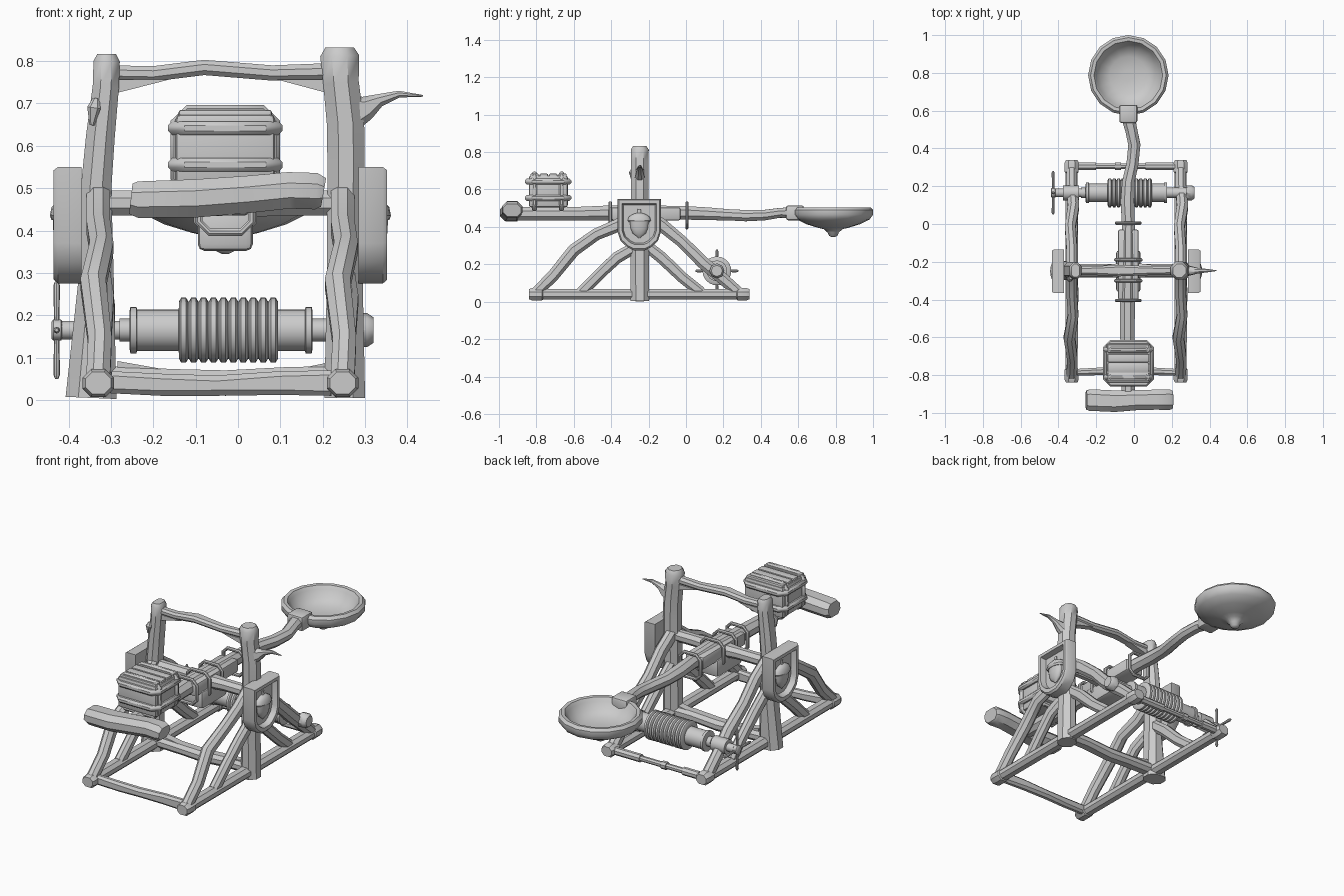
import bpy, bmesh, math
from mathutils import Vector as V, Matrix

mat = bpy.data.materials.new("plain grey")
mat.diffuse_color = (0.6, 0.6, 0.6, 1)
X, Y, Z = V((1, 0, 0)), V((0, 1, 0)), V((0, 0, 1))


def finish(name, bm):
    bmesh.ops.recalc_face_normals(bm, faces=bm.faces)
    me = bpy.data.meshes.new(name)
    bm.to_mesh(me)
    bm.free()
    me.materials.append(mat)
    ob = bpy.data.objects.new(name, me)
    bpy.context.collection.objects.link(ob)
    bpy.ops.object.select_all(action='DESELECT')
    ob.select_set(True)
    bpy.context.view_layer.objects.active = ob
    bpy.ops.object.shade_smooth_by_angle(angle=math.radians(40))
    return ob


def bridge(bm, rings, closed=False):
    n = len(rings[0])
    pairs = list(zip(rings, rings[1:])) + ([(rings[-1], rings[0])] if closed else [])
    for a, b in pairs:
        for i in range(n):
            bm.faces.new((a[i], a[(i + 1) % n], b[(i + 1) % n], b[i]))
    if not closed:
        bm.faces.new(rings[0])
        bm.faces.new(rings[-1])


def beam(name, pts, side, c=0.3, closed=False):
    """Chamfered timber along (x, y, z, half width on side axis, half depth)."""
    bm, rings, n = bmesh.new(), [], len(pts)
    P = [V(p[:3]) for p in pts]
    for i, p in enumerate(pts):
        if closed:
            t = P[(i + 1) % n] - P[i - 1]
        else:
            t = P[min(i + 1, n - 1)] - P[max(i - 1, 0)]
        t.normalize()
        s = (side - t * side.dot(t)).normalized()
        u = t.cross(s)
        a, b = p[3], p[4]
        k = c * min(a, b) * 2
        corner = [(a, b - k), (a - k, b), (k - a, b), (-a, b - k),
                  (-a, k - b), (k - a, -b), (a - k, -b), (a, k - b)]
        rings.append([bm.verts.new(P[i] + s * q + u * r) for q, r in corner])
    bridge(bm, rings, closed)
    return finish(name, bm)


def lathe(name, prof, origin, axis, n=20):
    """Revolve (distance along axis, radius) pairs."""
    bm, rings = bmesh.new(), []
    rot = axis.to_track_quat('Z', 'Y').to_matrix()
    for d, r in prof:
        rings.append([bm.verts.new(V(origin) + rot @ V((r * math.cos(j * math.tau / n),
                     r * math.sin(j * math.tau / n), d))) for j in range(n)])
    bridge(bm, rings)
    return finish(name, bm)


def box(name, x0, x1, y0, y1, z0, z1, bev=0.01):
    bm = bmesh.new()
    m = Matrix.Translation(((x0 + x1) / 2, (y0 + y1) / 2, (z0 + z1) / 2)) @ \
        Matrix.Diagonal((x1 - x0, y1 - y0, z1 - z0, 1))
    bmesh.ops.create_cube(bm, size=1, matrix=m)
    bmesh.ops.bevel(bm, geom=bm.edges[:], offset=bev, segments=2, profile=0.5, affect='EDGES')
    return finish(name, bm)


def strap(name, centre, u, v, hu, hv, r):
    """Closed rounded loop around a box section."""
    k = 0.025
    loop = [(hu, hv - k), (hu - k, hv), (k - hu, hv), (-hu, hv - k),
            (-hu, k - hv), (k - hu, -hv), (hu - k, -hv), (hu, k - hv)]
    beam(name, [(*(V(centre) + u * a + v * b), r, r) for a, b in loop], u.cross(v), closed=True)


# Base rails, struts and shields on each side
for tag, x, o in (("left", -0.33, -1), ("right", 0.247, 1)):
    beam(tag + "_base_rail", [(x, -0.84, 0.04, .03, .026), (x, -0.825, 0.04, .037, .033),
         (x, -0.77, 0.04, .037, .033), (x, -0.765, 0.04, .032, .028), (x, -0.25, 0.04, .033, .029),
         (x, 0.27, 0.04, .032, .028), (x, 0.275, 0.04, .037, .033), (x, 0.325, 0.04, .037, .033),
         (x, 0.34, 0.04, .03, .026)], X)
    beam(tag + "_front_long_strut", [(x, -0.80, .05, .028, .03), (x + .004, -0.71, .14, .028, .032),
         (x - .012, -0.60, .275, .03, .034), (x + .008, -0.48, .36, .028, .032),
         (x, -0.36, .41, .028, .035), (x, -0.25, .49, .028, .035)], X)
    beam(tag + "_front_short_strut", [(x, -0.56, .05, .025, .03), (x + .006, -0.46, .15, .025, .03),
         (x + .012, -0.37, .235, .025, .032), (x, -0.24, .31, .025, .03)], X)
    beam(tag + "_back_short_strut", [(x, 0.08, .05, .025, .03), (x + .006, -0.02, .13, .025, .03),
         (x, -0.13, .235, .025, .032), (x, -0.25, .33, .025, .03)], X)
    beam(tag + "_back_long_strut", [(x, 0.28, .05, .028, .03), (x, 0.2, .12, .028, .032),
         (x + .01, 0.09, .21, .03, .034), (x - .008, -0.02, .32, .028, .032),
         (x, -0.13, .41, .028, .035), (x, -0.25, .49, .028, .035)], X)
    # Shield: raised rim around a recessed field
    xi, xo = (-0.37, -0.435) if o < 0 else (0.285, 0.352)
    half = [(.115, .55), (.115, .37), (.10, .325), (.062, .29), (.03, .275)]
    outline = half + [(-a, b) for a, b in reversed(half)]
    bm = bmesh.new()
    def ring(px, s):
        return [bm.verts.new((px, -0.25 + a * s, .425 + (b - .425) * s)) for a, b in outline]
    bridge(bm, [ring(xi, 1), ring(xo - o * .01, 1), ring(xo, .94), ring(xo, .80), ring(xo - o * .03, .74)])
    finish(tag + "_shield", bm)
    ax = xo - o * .025
    for part, prof in (("nut", [(-.085, .004), (-.075, .015), (-.06, .035), (-.03, .047), (.015, .05)]),
                       ("cap", [(0, .055), (.01, .062), (.03, .055), (.045, .03), (.05, .01), (.07, .008)])):
        ob = lathe(tag + "_acorn_" + part, prof, (0, 0, 0), Z, 16)
        ob.scale = (.55, 1, 1)
        ob.location = (ax, -0.25, .425)

# Uprights
yp = -0.247
beam("left_post", [(-.347, yp, .005, .06, .05), (-.335, yp, .28, .042, .048), (-.335, yp, .5, .036, .046),
     (-.325, yp, .62, .034, .045), (-.312, yp, .74, .031, .043), (-.31, yp, .8, .031, .043),
     (-.31, yp, .817, .022, .034)], X)
beam("right_post", [(.252, yp, .005, .048, .05), (.252, yp, .3, .042, .048), (.255, yp, .55, .044, .046),
     (.254, yp, .65, .044, .046), (.243, yp, .75, .042, .046), (.24, yp, .812, .046, .048),
     (.24, yp, .832, .034, .036)], X)
beam("branch_stub", [(.27, yp, .68, .03, .045), (.305, yp, .69, .022, .028), (.335, yp, .708, .015, .015),
     (.38, yp, .722, .01, .008), (.437, yp, .718, .002, .002)], Y)
beam("left_knot", [(-.345, -.285, .65, .006, .008), (-.34, -.292, .69, .016, .012),
     (-.335, -.285, .71, .008, .008)], X)

# Cross bars with corner gussets
beam("top_bar", [(-.30, yp, .772, .022, .018), (-.2, yp, .77, .024, .018), (-.08, yp, .785, .03, .018),
     (.08, yp, .772, .024, .018), (.21, yp, .775, .022, .02)], Y)
beam("front_bar", [(-.30, -.785, .042, .018, .026), (-.18, -.78, .036, .02, .026), (-.05, -.775, .034, .022, .024),
     (.1, -.78, .04, .02, .028), (.22, -.785, .04, .018, .03)], Y)
beam("middle_floor_bar", [(-.32, yp, .05, .036, .03), (-.15, yp, .045, .036, .028), (-.03, yp, .04, .036, .03),
     (.12, yp, .05, .036, .028), (.25, yp, .05, .036, .03)], Y)
beam("back_bar", [(-.30, .305, .04, .014, .014), (.22, .305, .04, .014, .014)], Y)
for i, (a, b) in enumerate(((-.295, -.2), (-.10, -.07), (.06, .22))):
    beam("back_bar_sleeve_%d" % i, [(a, .305, .04, .02, .02), (b, .305, .04, .02, .02)], Y)
for nm, xa, xb, z0, z1 in (("top_left", -.285, -.16, .725, .757), ("top_right", .21, .09, .725, .757),
                           ("floor_left", -.285, -.16, .092, .07), ("floor_right", .22, .1, .09, .065)):
    bm = bmesh.new()
    tri = ((xa, z0), (xb, z1), (xa, z1))
    bridge(bm, [[bm.verts.new((p, yp + d, q)) for p, q in tri] for d in (-.02, .02)])
    finish(nm + "_gusset", bm)

# Axle
beam("axle", [(-.33, yp, .465, .03, .03), (-.15, yp, .465, .03, .03), (-.03, yp, .465, .045, .035),
     (.1, yp, .465, .03, .03), (.25, yp, .465, .03, .03)], Y)

# Throwing arm
beam("arm", [(-.03, -.9, .47, .035, .036), (-.035, -.6, .47, .038, .036), (-.035, -.4, .475, .04, .04),
     (-.03, -.2, .475, .036, .04), (-.03, 0, .475, .034, .036), (-.035, .12, .47, .036, .034),
     (-.03, .22, .465, .033, .03), (-.008, .32, .46, .032, .03), (.002, .42, .463, .032, .028),
     (-.015, .5, .475, .032, .026), (-.03, .56, .475, .036, .03)], X)
box("arm_side_cheeks", -.085, .025, -.40, -.03, .435, .505)
box("arm_lower_block", -.095, .035, -.36, -.14, .352, .45, .016)
for i, y in enumerate((-.405, -.3, -.19, .005)):
    w = .062 if i in (0, 3) else .066
    strap("arm_band_%d" % i, (-.03, y, .462), X, Z, w, .066, .009)
box("arm_socket", -.078, .018, .535, .63, .435, .515, .012)

# Bowl
lathe("bowl", [(.345, .008), (.352, .022), (.37, .03), (.388, .05), (.395, .08), (.415, .145), (.44, .195),
      (.465, .213), (.49, .213), (.505, .2), (.503, .182), (.485, .17), (.45, .15), (.425, .10), (.42, .03)],
      (-.03, .787, 0), Z, 16)

# Counterweight log
beam("log_weight", [(-.253, -.932, .475, .05, .036), (-.235, -.932, .473, .057, .043),
     (-.1, -.938, .476, .057, .045), (.02, -.932, .485, .053, .044), (.12, -.93, .495, .053, .043),
     (.185, -.93, .493, .055, .043), (.202, -.93, .49, .048, .034)], Y)

# Crate tied with ropes
box("crate", -.147, .087, -.84, -.632, .505, .675, .012)
for i in range(4):
    y = -.81 + i * .05
    box("crate_lid_board_%d" % i, -.14, .08, y - .022, y + .022, .66, .685, .006)
for i, z in enumerate((.555, .642)):
    strap("crate_rope_%d" % i, (-.03, -.737, z), X, Y, .119, .108, .016)
for i, y in enumerate((-.81, -.665)):
    strap("crate_hoop_%d" % i, (-.03, y, .59), X, Z, .115, .092, .014)

# Winch with rope coil
yw = .165
W = (0, yw, .165)
lathe("winch_shaft", [(-.43, .022), (-.28, .022), (-.28, .027), (.30, .027)], W, X, 16)
lathe("winch_drum", [(-.256, .045), (-.254, .055), (-.24, .055), (-.238, .049), (.158, .049),
      (.16, .055), (.174, .055), (.176, .045)], W, X, 24)
coil = [(-.14, .05)]
for i in range(10):
    s = -.14 + i * .0235
    coil += [(s + .001, .068), (s + .006, .077), (s + .017, .077), (s + .0225, .068)]
lathe("rope_coil", coil + [(.095, .05)], W, X, 24)
lathe("winch_end_cap", [(.275, .04), (.305, .04), (.32, .03)], W, X, 8)
lathe("winch_left_collar", [(-.365, .035), (-.375, .04), (-.29, .04), (-.285, .035)][1:3], W, X, 12)
lathe("handle_hub", [(-.44, .02), (-.436, .025), (-.418, .025), (-.414, .02)], W, X, 12)
for i, d in enumerate((Y, Z, -Y, -Z)):
    lathe("handle_spoke_%d" % i, [(.01, .006), (.06, .007), (.105, .008), (.115, .004)],
          (-.428, yw, .165), d, 8)
